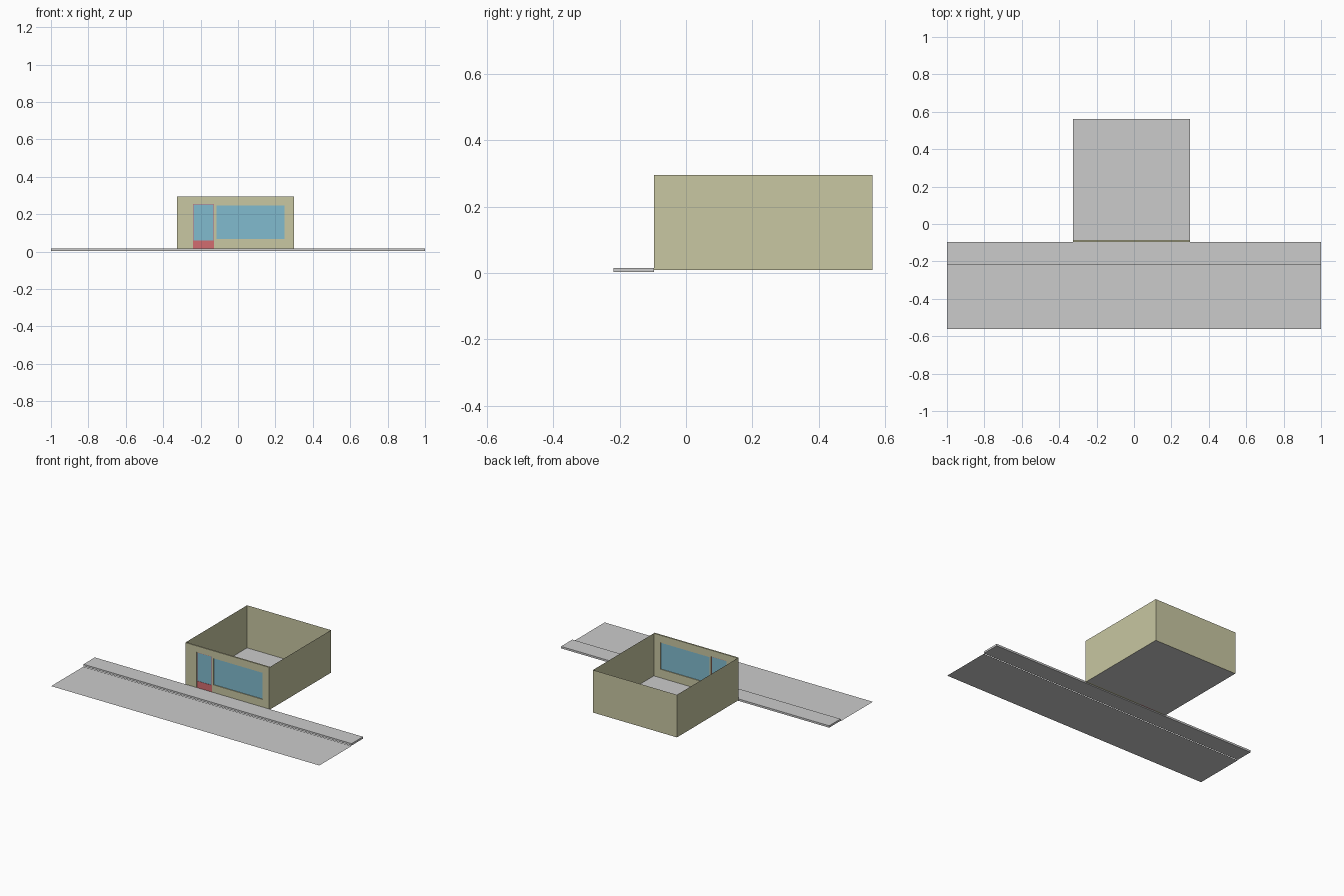
import bpy, bmesh

if "Cube" in bpy.data.objects:
    bpy.data.objects.remove(bpy.data.objects["Cube"])


def material(name, color):
    m = bpy.data.materials.new(name)
    m.diffuse_color = color
    m.use_nodes = True
    m.node_tree.nodes["Principled BSDF"].inputs["Base Color"].default_value = m.diffuse_color
    return m


WALL = material("wall_paint", (0.58, 0.57, 0.36, 1))
GLASS = material("glass", (0.22, 0.50, 0.62, 1))
RED = material("door_paint", (0.65, 0.15, 0.16, 1))


def finish(name, bm, mat=None):
    me = bpy.data.meshes.new(name)
    bm.to_mesh(me)
    bm.free()
    ob = bpy.data.objects.new(name, me)
    bpy.context.collection.objects.link(ob)
    if mat:
        me.materials.append(mat)
    return ob


def sheet(name, corners, mat=None):
    bm = bmesh.new()
    bm.faces.new([bm.verts.new(c) for c in corners])
    return finish(name, bm, mat)


def box(name, lo, hi, mat=None):
    bm = bmesh.new()
    bmesh.ops.create_cube(bm, size=1)
    for v in bm.verts:
        v.co = [(a + b) / 2 + c * (b - a) for a, b, c in zip(lo, hi, v.co)]
    return finish(name, bm, mat)


def pierced_panel(name, xs, zs, holes, y, depth, mat):
    """Upright panel made of grid cells, leaving out the hole cells."""
    bm = bmesh.new()
    grid = [[bm.verts.new((x, y, z)) for z in zs] for x in xs]
    for i in range(len(xs) - 1):
        for k in range(len(zs) - 1):
            if (i, k) not in holes:
                bm.faces.new((grid[i][k], grid[i + 1][k],
                              grid[i + 1][k + 1], grid[i][k + 1]))
    bmesh.ops.delete(bm, geom=[v for v in bm.verts if not v.link_faces],
                     context='VERTS')
    ob = finish(name, bm, mat)
    mod = ob.modifiers.new("thickness", 'SOLIDIFY')
    mod.thickness = depth
    mod.offset = -1
    return ob


X0, X1, Y0, Y1, Z0, Z1 = -0.326, 0.30, -0.096, 0.562, 0.009, 0.296

# Street and raised pavement
sheet("road", [(-1, -0.562, 0), (1, -0.562, 0), (1, -0.218, 0), (-1, -0.218, 0)])
box("pavement", (-1, -0.218, 0.003), (1, Y0 - 0.001, 0.016))

# Shop floor
sheet("floor", [(X0, Y0, Z0), (X1, Y0, Z0), (X1, Y1, Z0), (X0, Y1, Z0)])

# Side and back walls, single sheets
path = [(X0, Y0), (X0, Y1), (X1, Y1), (X1, Y0)]
bm = bmesh.new()
low = [bm.verts.new((x, y, Z0)) for x, y in path]
high = [bm.verts.new((x, y, Z1)) for x, y in path]
for i in range(3):
    bm.faces.new((low[i + 1], low[i], high[i], high[i + 1]))
finish("side_and_back_walls", bm, WALL)

# Front wall with door and window openings
pierced_panel("front_wall", [X0, -0.241, -0.128, -0.115, 0.249, X1],
              [Z0, 0.067, 0.246, 0.254, Z1],
              {(1, 0), (1, 1), (1, 2), (3, 1)}, Y0, 0.01, WALL)

# Door: red frame with kick panel, and its pane
pierced_panel("door_frame", [-0.241, -0.238, -0.131, -0.128],
              [Z0, 0.059, 0.251, 0.254], {(1, 1)}, Y0 + 0.003, 0.004, RED)
for name, a, b, c, d in (("door_glass", -0.238, -0.131, 0.059, 0.251),
                         ("window_glass", -0.115, 0.249, 0.067, 0.246)):
    y = Y0 + 0.005
    sheet(name, [(a, y, c), (b, y, c), (b, y, d), (a, y, d)], GLASS)
